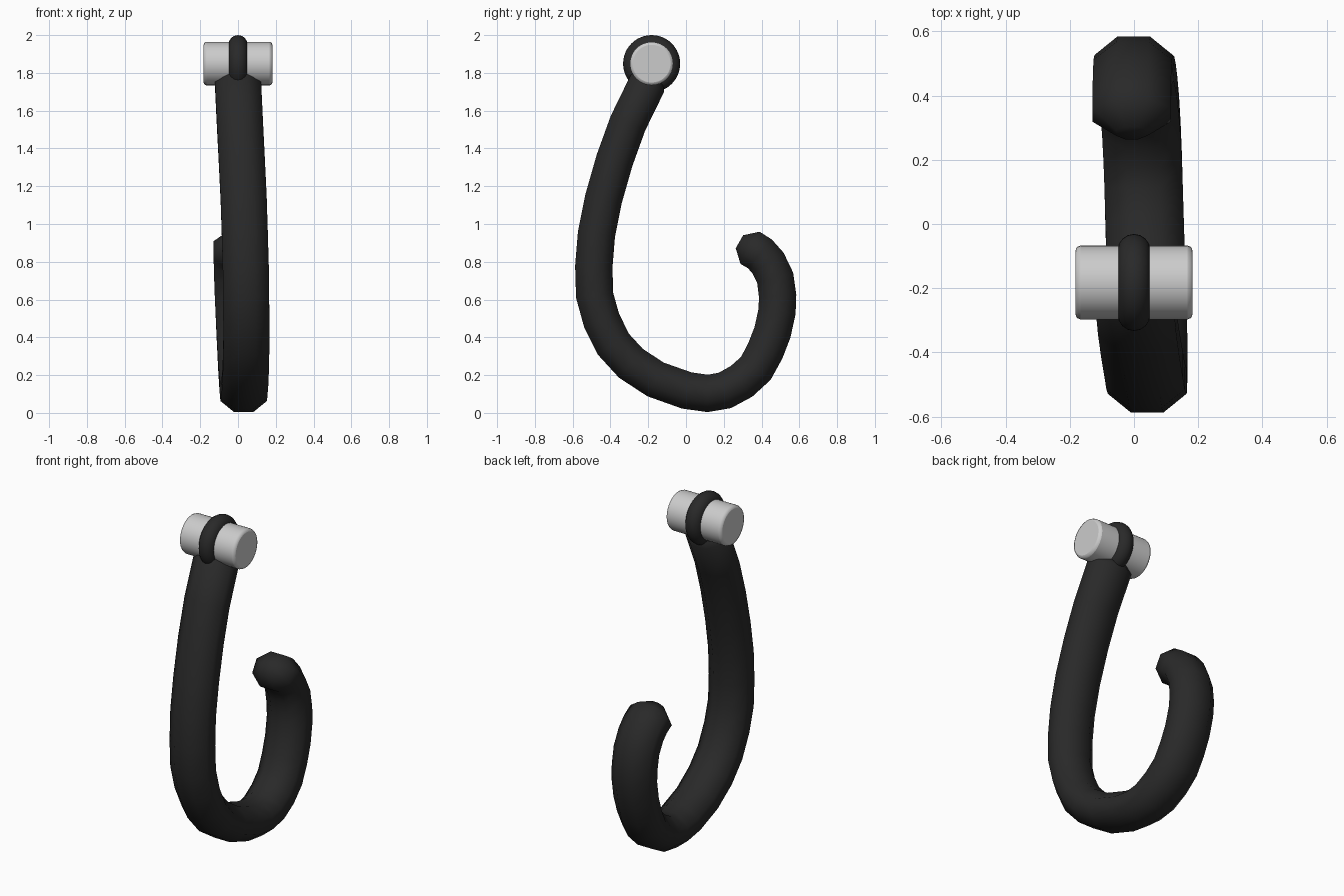
import bpy, bmesh, math
from mathutils import Vector

if "Cube" in bpy.data.objects:
    bpy.data.objects.remove(bpy.data.objects["Cube"])

dark = bpy.data.materials.new("dark_metal")
dark.diffuse_color = (0.022, 0.022, 0.022, 1)
dark.use_nodes = True
dark.node_tree.nodes["Principled BSDF"].inputs["Base Color"].default_value = dark.diffuse_color


def smooth(obj, angle):
    bpy.ops.object.select_all(action='DESELECT')
    obj.select_set(True)
    bpy.context.view_layer.objects.active = obj
    bpy.ops.object.shade_smooth_by_angle(angle=math.radians(angle))


# Hook centre line (x, y, z, scale): eye end to rounded tip
path = [
    (0.0, -0.18, 1.79, 0.6), (0.0, -0.204, 1.745, 1), (0.01, -0.307, 1.534, 1),
    (0.02, -0.378, 1.338, 1), (0.03, -0.437, 1.131, 1), (0.036, -0.474, 0.946, 1),
    (0.041, -0.488, 0.776, 1), (0.043, -0.484, 0.623, 1), (0.044, -0.447, 0.49, 1),
    (0.044, -0.384, 0.363, 1), (0.042, -0.291, 0.262, 1), (0.038, -0.161, 0.177, 1),
    (0.033, 0.003, 0.119, 1), (0.03, 0.114, 0.103, 1), (0.027, 0.206, 0.119, 1),
    (0.023, 0.294, 0.167, 1), (0.018, 0.37, 0.236, 1), (0.013, 0.42, 0.329, 1),
    (0.008, 0.458, 0.427, 1), (0.003, 0.482, 0.537, 1), (-0.001, 0.485, 0.62, 1),
    (-0.004, 0.472, 0.715, 1), (-0.006, 0.433, 0.795, 1), (-0.007, 0.391, 0.842, 1),
    (-0.007, 0.339, 0.874, 1), (-0.007, 0.283, 0.906, 0.4),
]

# Hook: octagonal section swept along the path
SIDES = 8
k = 1 / math.cos(math.pi / SIDES)
bm = bmesh.new()
rings = []
for i, (x, y, z, s) in enumerate(path):
    a, b = path[max(i - 1, 0)], path[min(i + 1, len(path) - 1)]
    t = Vector((0, b[1] - a[1], b[2] - a[2])).normalized()
    n = Vector((0, t.z, -t.y))
    ring = []
    for j in range(SIDES):
        ang = 2 * math.pi * (j + 0.5) / SIDES
        p = Vector((x + 0.122 * k * s * math.cos(ang), y, z))
        ring.append(bm.verts.new(p + n * (0.099 * k * s * math.sin(ang))))
    rings.append(ring)
for r0, r1 in zip(rings, rings[1:]):
    for j in range(SIDES):
        m = (j + 1) % SIDES
        bm.faces.new((r0[j], r0[m], r1[m], r1[j]))
bm.faces.new(rings[0])
bm.faces.new(rings[-1])
bmesh.ops.recalc_face_normals(bm, faces=bm.faces)
mesh = bpy.data.meshes.new("hook")
bm.to_mesh(mesh)
bm.free()
hook = bpy.data.objects.new("hook", mesh)
bpy.context.collection.objects.link(hook)
mesh.materials.append(dark)
smooth(hook, 60)

# Eye ring around the pin
bpy.ops.mesh.primitive_torus_add(location=(0, -0.182, 1.849), rotation=(0, math.pi / 2, 0),
                                 major_radius=0.1, minor_radius=0.051,
                                 major_segments=48, minor_segments=16)
ring = bpy.context.object
ring.name = "eye_ring"
ring.data.materials.append(dark)
smooth(ring, 60)

# Cross pin with softened rims
bpy.ops.mesh.primitive_cylinder_add(vertices=32, radius=0.115, depth=0.364,
                                    location=(0, -0.182, 1.849), rotation=(0, math.pi / 2, 0))
pin = bpy.context.object
pin.name = "cross_pin"
bev = pin.modifiers.new("rim_bevel", 'BEVEL')
bev.width = 0.015
bev.segments = 2
bev.limit_method = 'ANGLE'
bev.angle_limit = math.radians(60)
smooth(pin, 40)
